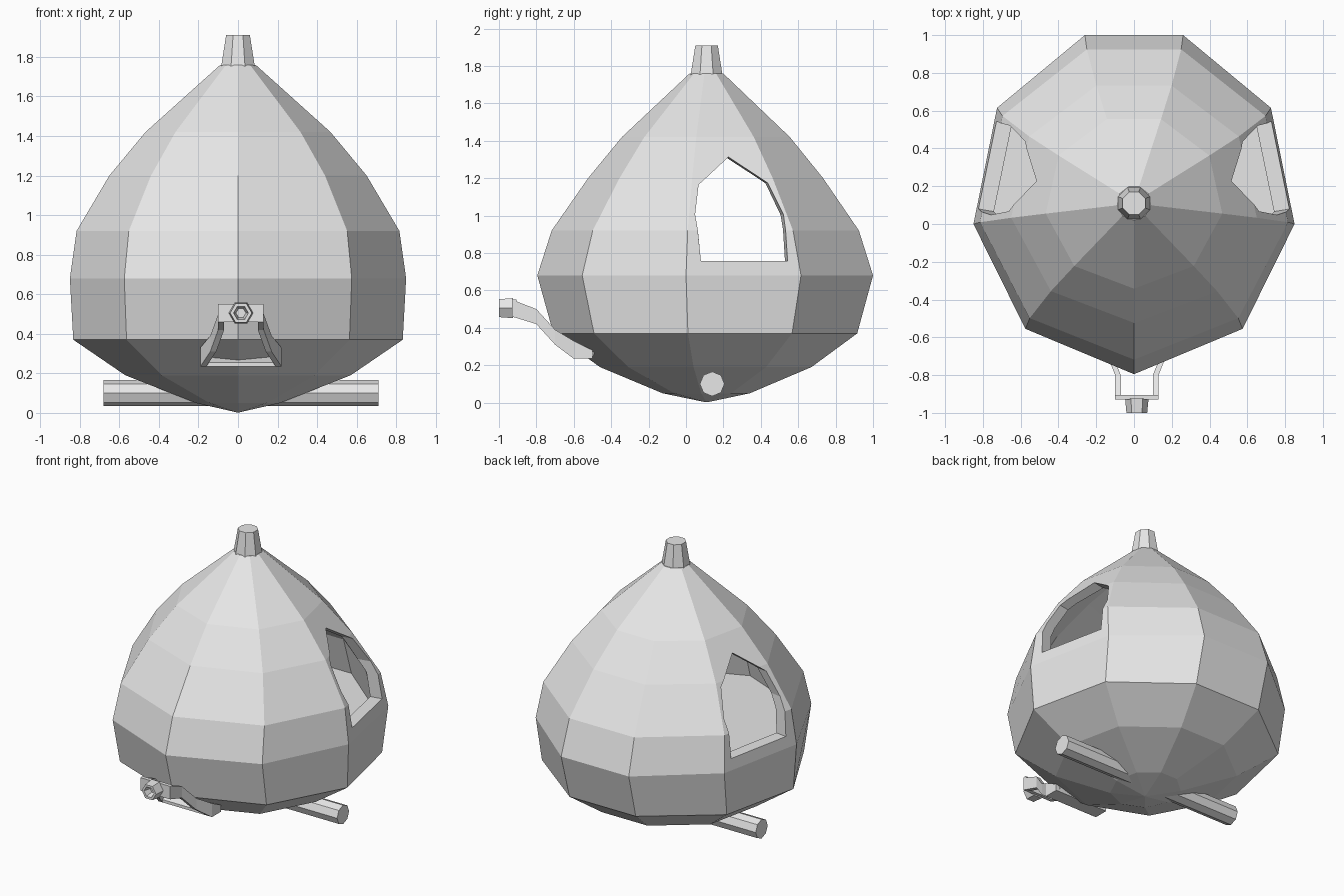
import bpy, bmesh, math
from mathutils import Vector

cube = bpy.data.objects.get("Cube")
if cube:
    bpy.data.objects.remove(cube, do_unlink=True)

grey = bpy.data.materials.new("light_grey")
grey.use_nodes = True
COLOUR = (0.8, 0.8, 0.8, 1)
grey.diffuse_color = COLOUR
grey.node_tree.nodes["Principled BSDF"].inputs["Base Color"].default_value = COLOUR

CY = 0.11  # pod axis in y


def loft(name, rings):
    """Closed solid through rings of equal point count, capped at both ends."""
    bm = bmesh.new()
    loops = [[bm.verts.new(p) for p in r] for r in rings]
    n = len(loops[0])
    for a, b in zip(loops, loops[1:]):
        for i in range(n):
            j = (i + 1) % n
            bm.faces.new((a[i], a[j], b[j], b[i]))
    bm.faces.new(loops[0][::-1])
    bm.faces.new(loops[-1])
    bmesh.ops.recalc_face_normals(bm, faces=bm.faces)
    me = bpy.data.meshes.new(name)
    bm.to_mesh(me)
    bm.free()
    me.materials.append(grey)
    ob = bpy.data.objects.new(name, me)
    bpy.context.collection.objects.link(ob)
    return ob


def cut(target, cutters):
    """Subtract the cutters and bake the result."""
    for c in cutters:
        c.hide_render = True
        m = target.modifiers.new("cut", "BOOLEAN")
        m.operation, m.solver, m.object = "DIFFERENCE", "EXACT", c
    dg = bpy.context.evaluated_depsgraph_get()
    me = bpy.data.meshes.new_from_object(target.evaluated_get(dg))
    target.modifiers.clear()
    target.data = me
    for c in cutters:
        bpy.data.objects.remove(c, do_unlink=True)


# Nine-sided pod outline: front corner, then the left side, mirrored
half = [(0.575, -0.555), (0.85, 0), (0.725, 0.615), (0.26, 1.0)]
outline = [(0, -0.795)] + half + [(-x, y) for x, y in reversed(half)]


def pod_ring(z, sx, sy):
    return [(x * sx, CY + (y - CY) * sy, z) for x, y in outline]


levels = [(0.003, 0.01, 0.01), (0.05, 0.25, 0.26), (0.19, 0.67, 0.63),
          (0.37, 0.98, 0.905), (0.68, 1, 1), (0.92, 0.96, 0.915),
          (1.2, 0.765, 0.7), (1.42, 0.55, 0.5), (1.76, 0.105, 0.1)]
pod = loft("pod_shell", [pod_ring(*l) for l in levels])

# Hollow cabin with a flat floor
cabin = [(0.66, 0.9, 0.9), (0.92, 0.86, 0.82), (1.2, 0.67, 0.61),
         (1.42, 0.43, 0.39), (1.62, 0.16, 0.15)]
cutters = [loft("cabin_cutter", [pod_ring(*l) for l in cabin])]

# Pointed side windows, widening outward, square to the side panels
window = [(0.05, 0.75), (0.53, 0.75), (0.52, 1.0), (0.45, 1.17),
          (0.25, 1.31), (0.065, 1.16), (0.03, 1.0)]
for side in (1, -1):
    inner = [(side * 0.3, y - 0.06, z) for y, z in window]
    outer = [(side * 1.0, y + 0.06, z + 0.01) for y, z in window]
    cutters.append(loft("window_cutter", [inner, outer]))
cut(pod, cutters)


def tube(name, start, end, r1, r2, sides, turn=0.0):
    """Straight faceted bar between two points."""
    a, b = Vector(start), Vector(end)
    q = (b - a).to_track_quat("Z", "Y")
    rings = []
    for p, r in ((a, r1), (b, r2)):
        angs = [turn + 2 * math.pi * i / sides for i in range(sides)]
        rings.append([p + q @ Vector((r * math.cos(t), r * math.sin(t), 0)) for t in angs])
    return loft(name, rings)


# Stem and cross bar
tube("top_stem", (0, CY, 1.74), (0, CY, 1.91), 0.094, 0.065, 8, math.pi / 8)
tube("cross_bar", (-0.68, 0.14, 0.1), (0.71, 0.14, 0.1), 0.066, 0.066, 8)

# Front bracket: two bent arms, a cross plate and a foot
MX = 0.015
path = [(0.115, -0.93, 0.46, 0.55), (0.115, -0.8, 0.42, 0.5), (0.155, -0.7, 0.31, 0.39),
        (0.205, -0.6, 0.235, 0.33), (0.205, -0.5, 0.235, 0.28)]
for side, label in ((1, "left"), (-1, "right")):
    rings = []
    for x, y, lo, hi in path:
        xs = (MX + side * x, MX + side * (x - 0.03))
        rings.append([(xs[0], y, lo), (xs[1], y, lo), (xs[1], y, hi), (xs[0], y, hi)])
    loft("bracket_arm_" + label, rings)


def plate(name, w, profile):
    return loft(name, [[(MX + s * w, y, z) for y, z in profile] for s in (-1, 1)])


plate("bracket_cross_plate", 0.115, [(-0.93, 0.46), (-0.905, 0.46), (-0.905, 0.55), (-0.93, 0.55)])
plate("bracket_foot", 0.18, [(-0.6, 0.235), (-0.5, 0.235), (-0.48, 0.3), (-0.6, 0.255)])

# Hollow nozzle
nozzle = tube("nozzle", (MX, -0.925, 0.505), (MX, -1.0, 0.505), 0.062, 0.055, 6)
cut(nozzle, [tube("nozzle_cutter", (MX, -0.95, 0.505), (MX, -1.01, 0.505), 0.025, 0.04, 6)])
